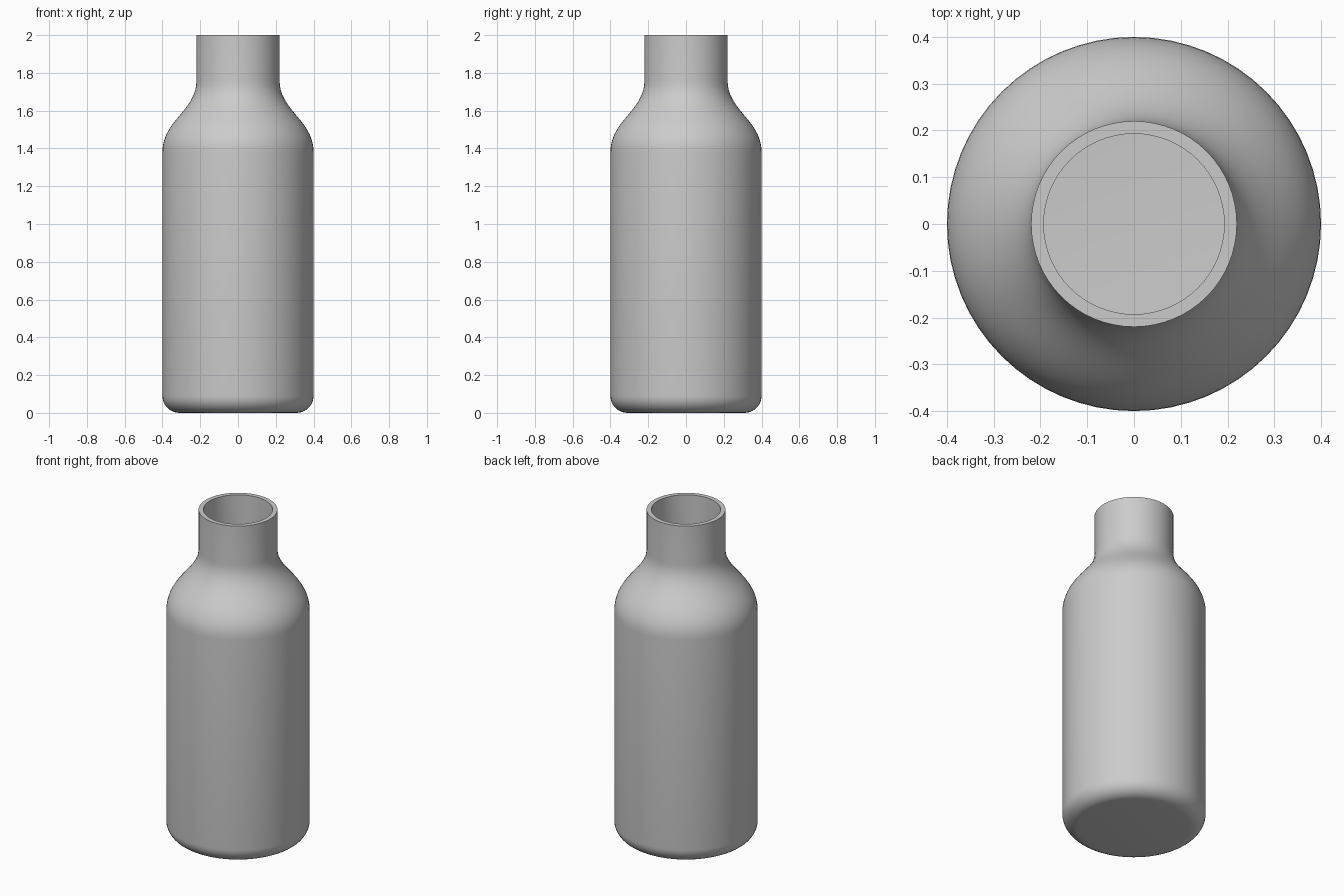
import bpy, bmesh, math
from mathutils import Vector, geometry

if "Cube" in bpy.data.objects:
    bpy.data.objects.remove(bpy.data.objects["Cube"], do_unlink=True)

SEGMENTS = 64
BODY, NECK, HEIGHT = 0.4, 0.22, 2.0
FILLET, WALL = 0.09, 0.027
SHOULDER_LOW, SHOULDER_TOP = 1.38, 1.76


def wall_profile(inset):
    """Base to rim, moved inwards by the inset."""
    body, neck, fillet = BODY - inset, NECK - inset, FILLET - inset
    points = [Vector((0, 0, inset))]
    # Rounded base edge
    for i in range(9):
        a = math.pi / 2 * i / 8
        points.append(Vector((body - fillet + fillet * math.sin(a), 0,
                              FILLET - fillet * math.cos(a))))
    # S-shaped shoulder
    points += geometry.interpolate_bezier(
        Vector((body, 0, SHOULDER_LOW)), Vector((body, 0, SHOULDER_LOW + 0.17)),
        Vector((neck, 0, SHOULDER_TOP - 0.16)), Vector((neck, 0, SHOULDER_TOP)), 20)
    points.append(Vector((neck, 0, HEIGHT)))
    return points


# Outer wall up, over the rim, inner wall down
profile = wall_profile(0) + wall_profile(WALL)[::-1]

bm = bmesh.new()
verts = [bm.verts.new(p) for p in profile]
edges = [bm.edges.new(pair) for pair in zip(verts, verts[1:])]
bmesh.ops.spin(bm, geom=verts + edges, cent=(0, 0, 0), axis=(0, 0, 1),
               angle=math.tau, steps=SEGMENTS, use_merge=True)
bmesh.ops.remove_doubles(bm, verts=bm.verts, dist=0.0001)
bmesh.ops.recalc_face_normals(bm, faces=bm.faces)

mesh = bpy.data.meshes.new("bottle")
bm.to_mesh(mesh)
bm.free()
bottle = bpy.data.objects.new("bottle", mesh)
bpy.context.collection.objects.link(bottle)

# Plain grey finish
grey = bpy.data.materials.new("light grey")
grey.use_nodes = True
colour = (0.6, 0.6, 0.6, 1)
grey.diffuse_color = colour
grey.node_tree.nodes["Principled BSDF"].inputs["Base Color"].default_value = colour
mesh.materials.append(grey)

bpy.context.view_layer.objects.active = bottle
bottle.select_set(True)
bpy.ops.object.shade_smooth_by_angle(angle=math.radians(35))
